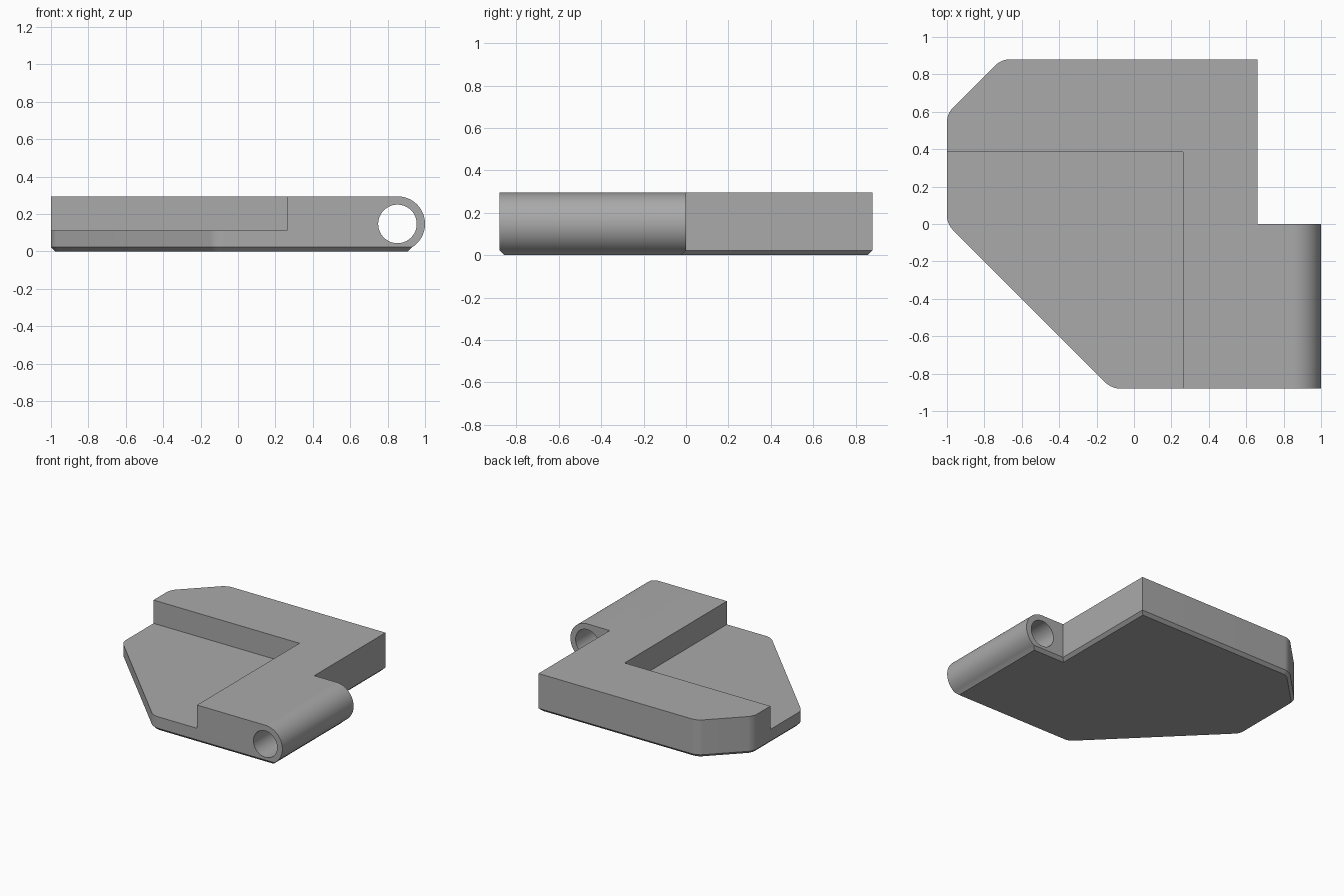
import bpy, bmesh, math
from mathutils import Vector

cube = bpy.data.objects.get("Cube")
if cube:
    bpy.data.objects.remove(cube, do_unlink=True)

HEIGHT = 0.295
CHAMFER = 0.023
BARREL_R = HEIGHT / 2
BARREL_X = 1 - BARREL_R
FRONT, BACK = -0.88, 0.88

grey = bpy.data.materials.new("plain grey")
grey.use_nodes = True
colour = (0.4, 0.4, 0.4, 1)
grey.diffuse_color = colour
grey.node_tree.nodes["Principled BSDF"].inputs["Base Color"].default_value = colour


def prism(name, points, direction, shape=None):
    """Extrude a closed outline along a direction, optionally reshaping it."""
    bm = bmesh.new()
    base = bm.faces.new([bm.verts.new(p) for p in points])
    extruded = bmesh.ops.extrude_face_region(bm, geom=[base], use_keep_orig=True)
    moved = [v for v in extruded["geom"] if isinstance(v, bmesh.types.BMVert)]
    bmesh.ops.translate(bm, verts=moved, vec=Vector(direction))
    bmesh.ops.recalc_face_normals(bm, faces=bm.faces)
    if shape:
        shape(bm)
    mesh = bpy.data.meshes.new(name)
    bm.to_mesh(mesh)
    bm.free()
    mesh.materials.append(grey)
    obj = bpy.data.objects.new(name, mesh)
    bpy.context.collection.objects.link(obj)
    return obj


def soften(bm):
    """Round the four angled corners, then chamfer the underside rim."""
    corners = [e for e in bm.edges
               if abs(e.verts[0].co.z - e.verts[1].co.z) > 0.1
               and abs(e.calc_face_angle(0) - math.pi / 4) < 0.05]
    bmesh.ops.bevel(bm, geom=corners, offset=0.042, segments=8,
                    profile=0.5, affect='EDGES')
    rim = [e for e in bm.edges if all(abs(v.co.z) < 1e-5 for v in e.verts)]
    bmesh.ops.bevel(bm, geom=rim, offset=CHAMFER, segments=1, affect='EDGES')


def combine(target, cutter, operation):
    mod = target.modifiers.new(operation.lower(), 'BOOLEAN')
    mod.operation = operation
    mod.solver = 'EXACT'
    mod.object = cutter
    bpy.context.view_layer.objects.active = target
    bpy.ops.object.modifier_apply(modifier=mod.name)
    bpy.data.objects.remove(cutter, do_unlink=True)


# Plate outline with the notch behind the hinge
outline = [(-1, 0), (-0.12, FRONT), (1.1, FRONT), (1.1, 0), (0.66, 0),
           (0.66, BACK), (-0.71, BACK), (-1, 0.59)]
plate = prism("hinge_plate", [(x, y, 0) for x, y in outline], (0, 0, 0.5), soften)

# Side profile trims the top and forms the rounded hinge barrel
lip = math.asin((CHAMFER - BARREL_R) / BARREL_R)
steps = 40
arc = []
for i in range(steps + 1):
    a = math.pi / 2 + (lip - math.pi / 2) * i / steps
    arc.append((BARREL_X + BARREL_R * math.cos(a), BARREL_R + BARREL_R * math.sin(a)))
edge_x = arc[-1][0]
profile = [(-1.2, HEIGHT)] + arc + [(edge_x - CHAMFER, 0), (edge_x - CHAMFER, -0.1), (-1.2, -0.1)]
combine(plate, prism("barrel_profile", [(x, -1.2, z) for x, z in profile], (0, 2.4, 0)), 'INTERSECT')

# Pin hole through the barrel
ring = [(BARREL_X + 0.103 * math.cos(math.tau * i / 64), -1.2,
         BARREL_R + 0.103 * math.sin(math.tau * i / 64)) for i in range(64)]
combine(plate, prism("pin_hole", ring, (0, 2.4, 0)), 'DIFFERENCE')

# Lowered shelf in the front corner
shelf = [(-1.2, -1.2), (0.262, -1.2), (0.262, 0.385), (-1.2, 0.385)]
combine(plate, prism("shelf_recess", [(x, y, 0.113) for x, y in shelf], (0, 0, 0.5)), 'DIFFERENCE')

# Smooth the curved walls and keep the edges crisp
bpy.ops.object.select_all(action='DESELECT')
plate.select_set(True)
bpy.context.view_layer.objects.active = plate
bpy.ops.object.shade_smooth_by_angle(angle=math.radians(25))
